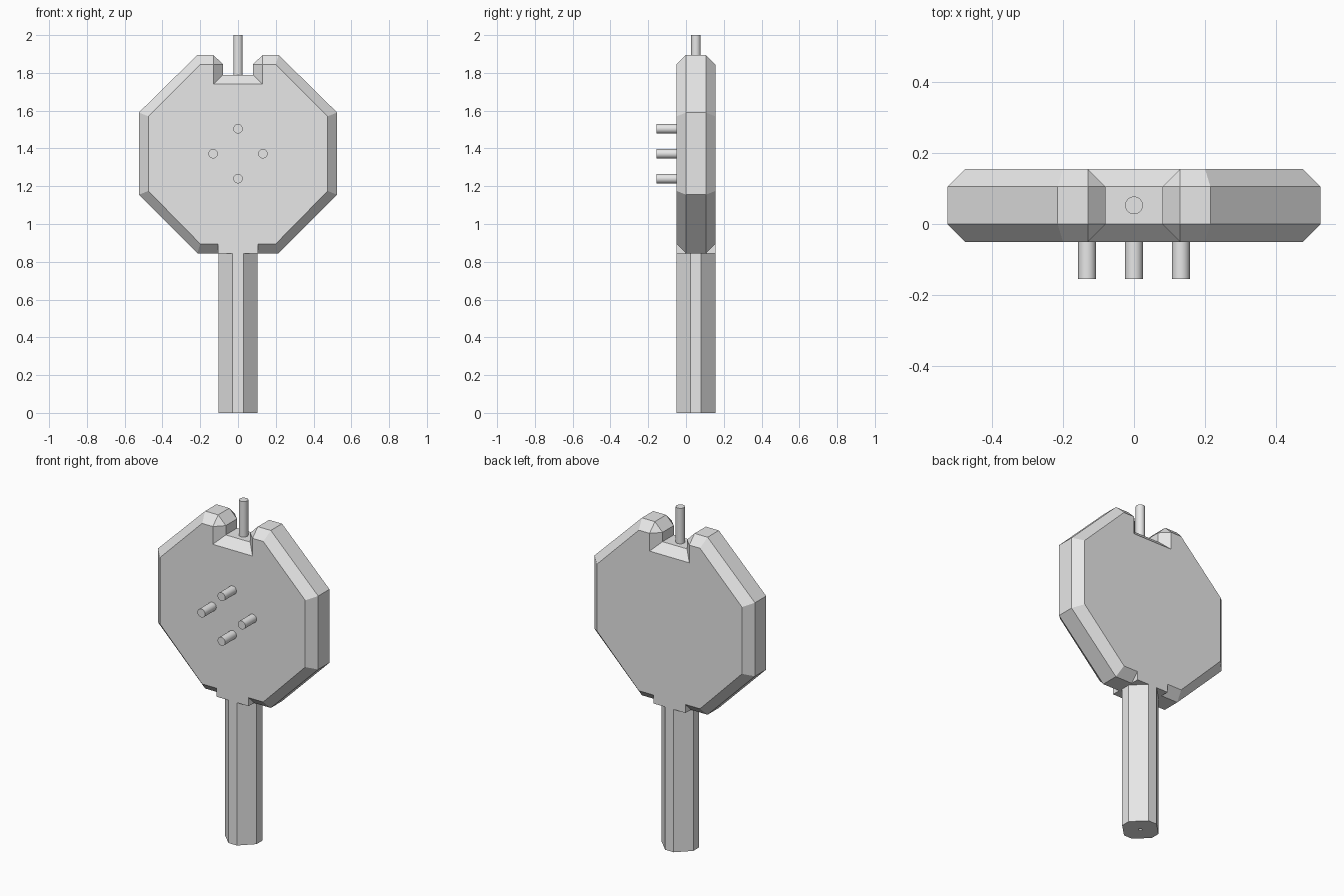
import bpy, bmesh, math

cube = bpy.data.objects.get("Cube")
if cube:
    bpy.data.objects.remove(cube, do_unlink=True)

GREY = (0.8, 0.8, 0.8, 1)
mat = bpy.data.materials.new("plain grey")
mat.use_nodes = True
mat.diffuse_color = GREY
mat.node_tree.nodes["Principled BSDF"].inputs["Base Color"].default_value = GREY

MID_Y = 0.0525          # middle of the body's thickness
HALF, BEVEL = 0.1025, 0.05


def loft(name, rings):
    """Skin equal-length closed rings and cap both ends."""
    bm = bmesh.new()
    loops = [[bm.verts.new(p) for p in ring] for ring in rings]
    count = len(loops[0])
    for a, b in zip(loops, loops[1:]):
        for i in range(count):
            j = (i + 1) % count
            bm.faces.new((a[i], a[j], b[j], b[i]))
    bm.faces.new(loops[0])
    bm.faces.new(loops[-1])
    bmesh.ops.remove_doubles(bm, verts=bm.verts, dist=0.0005)
    bmesh.ops.recalc_face_normals(bm, faces=bm.faces)
    mesh = bpy.data.meshes.new(name)
    bm.to_mesh(mesh)
    bm.free()
    obj = bpy.data.objects.new(name, mesh)
    bpy.context.collection.objects.link(obj)
    mesh.materials.append(mat)
    return obj


def rod(name, radius, length, location, tilt=0.0):
    bpy.ops.mesh.primitive_cylinder_add(vertices=32, radius=radius, depth=length,
                                        location=location, rotation=(tilt, 0, 0))
    obj = bpy.context.object
    obj.name = name
    obj.data.materials.append(mat)
    bpy.ops.object.shade_smooth_by_angle(angle=math.radians(40))
    return obj


def mirrored(half, y):
    """Close a right-hand half outline into a full ring at depth y."""
    full = half + [(-x, z) for x, z in reversed(half)]
    return [(x, y, z) for x, z in full]


# Octagonal body: rim outline and the smaller outline of the flat faces
rim = [(.08, 1.79), (.08, 1.845), (.13, 1.895), (.215, 1.895), (.525, 1.59),
       (.525, 1.155), (.215, .845), (.105, .845), (.105, .845)]
flat = [(.13, 1.74), (.13, 1.845), (.13, 1.845), (.2, 1.845), (.475, 1.57),
        (.475, 1.175), (.2, .895), (.105, .895), (.105, .845)]
loft("body", [mirrored(flat, MID_Y - HALF), mirrored(rim, MID_Y - HALF + BEVEL),
              mirrored(rim, MID_Y + HALF - BEVEL), mirrored(flat, MID_Y + HALF)])

# Handle: square bar with wide corner cuts
w, c = 0.104, 0.028
section = [(c, -w), (w, -c), (w, c), (c, w), (-c, w), (-w, c), (-w, -c), (-c, -w)]
handle = loft("handle", [[(x, MID_Y + y * HALF / w, z) for x, y in section]
                         for z in (0, .845)])

# Small hole in the end of the handle
cutter = rod("hole_cutter", 0.01, 0.1, (0, MID_Y, 0))
cutter.hide_render = True
cutter.hide_viewport = True
hole = handle.modifiers.new("hole", "BOOLEAN")
hole.operation = 'DIFFERENCE'
hole.object = cutter

# Antenna in the notch
rod("antenna", 0.025, 0.22, (0, MID_Y, 1.89))

# Four buttons in a diamond
CENTRE_Z, SPREAD = 1.372, 0.132
for name, dx, dz in (("top", 0, 1), ("bottom", 0, -1), ("left", 1, 0), ("right", -1, 0)):
    rod(name + "_button", 0.025, 0.115,
        (dx * SPREAD, -0.0975, CENTRE_Z + dz * SPREAD), math.pi / 2)
